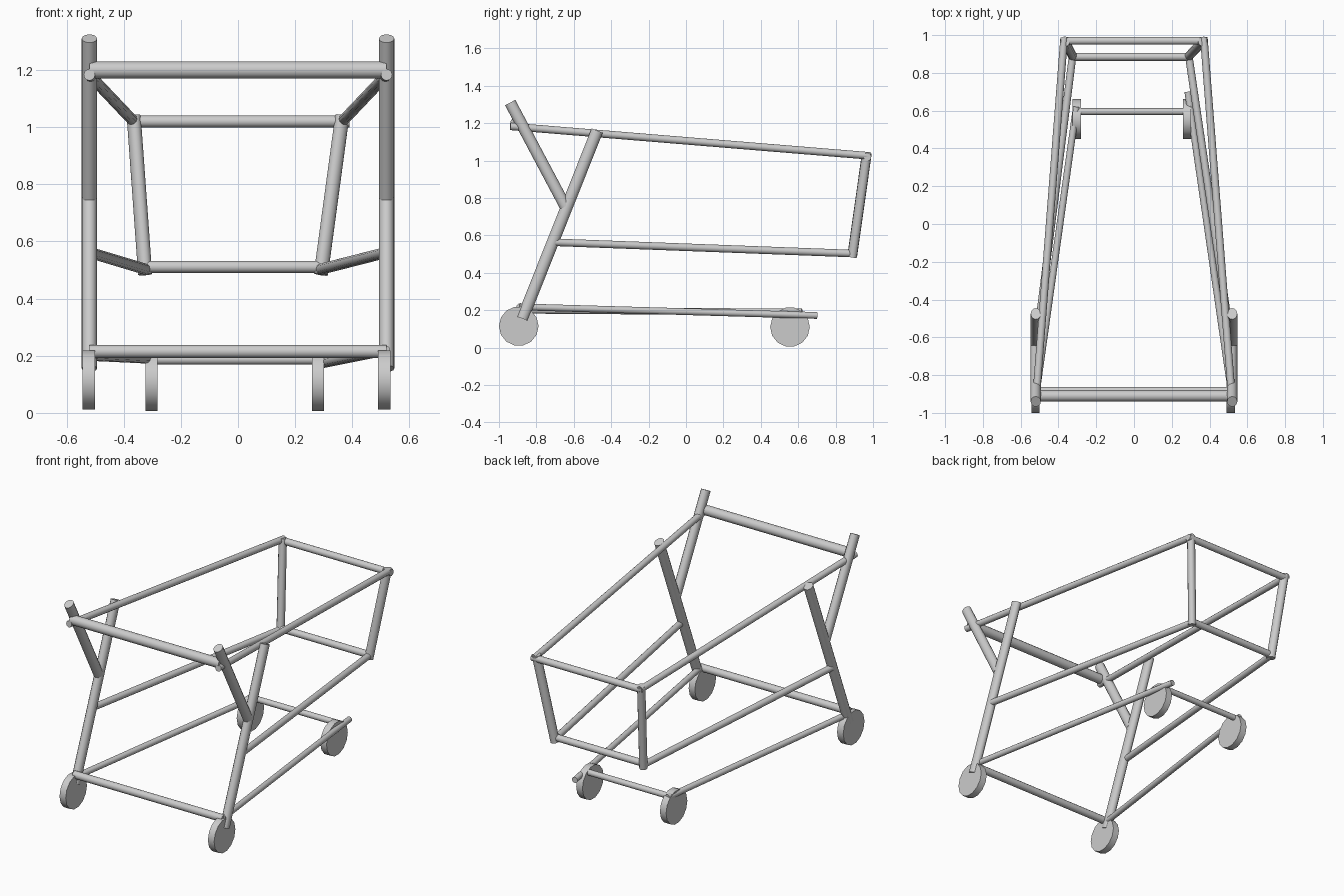
import bpy
from mathutils import Vector

if "Cube" in bpy.data.objects:
    bpy.data.objects.remove(bpy.data.objects["Cube"])


def smooth(obj):
    bpy.ops.object.shade_smooth_by_angle(angle=0.7)
    return obj


def tube(name, a, b, rx, ry=None):
    """Straight capped tube from a to b; rx is its horizontal half-width."""
    a, b = Vector(a), Vector(b)
    d = b - a
    bpy.ops.mesh.primitive_cylinder_add(vertices=12, radius=1, depth=d.length,
                                        location=(a + b) / 2)
    obj = bpy.context.object
    obj.name = name
    obj.rotation_euler = d.to_track_quat('Z', 'Y').to_euler()
    obj.scale = (rx, ry or rx, 1)
    bpy.ops.object.transform_apply(location=False, rotation=True, scale=True)
    return smooth(obj)


def wheel(name, loc, r=0.106, width=0.043):
    bpy.ops.mesh.primitive_cylinder_add(vertices=14, radius=r, depth=width,
                                        location=loc, rotation=(0, 1.5708, 0))
    obj = bpy.context.object
    obj.name = name
    return smooth(obj)


# Mirrored side parts; s is the side, the basket floor sits slightly off centre
for s, side in ((-1, "left"), (1, "right")):
    floor_x = -0.325 if s < 0 else 0.29
    # Upright and the handle support branching from it
    tube(f"upright_{side}", (s * 0.52, -0.875, 0.155), (s * 0.52, -0.475, 1.16), 0.027, 0.032)
    tube(f"handle_support_{side}", (s * 0.52, -0.645, 0.755), (s * 0.52, -0.94, 1.31), 0.027, 0.031)
    # Basket rails
    tube(f"basket_top_rail_{side}", (s * 0.52, -0.94, 1.183), (s * 0.37, 0.985, 1.025), 0.02)
    tube(f"basket_floor_rail_{side}", (s * 0.525, -0.70, 0.563), (floor_x, 0.89, 0.503), 0.02)
    tube(f"basket_end_post_{side}", (s * 0.365, 0.967, 1.04), (floor_x, 0.888, 0.485), 0.024, 0.027)

# Chassis rails: the right one runs past the wheel
tube("chassis_rail_left", (-0.515, -0.88, 0.20), (-0.305, 0.62, 0.19), 0.018)
tube("chassis_rail_right", (0.515, -0.89, 0.218), (0.285, 0.70, 0.172), 0.018)

# Cross bars
tube("handle_bar", (-0.52, -0.91, 1.20), (0.52, -0.91, 1.20), 0.03)
tube("basket_end_top_bar", (-0.37, 0.97, 1.02), (0.39, 0.97, 1.02), 0.021)
tube("basket_end_floor_bar", (-0.325, 0.885, 0.511), (0.30, 0.885, 0.511), 0.021)
tube("chassis_handle_side_bar", (-0.52, -0.885, 0.215), (0.52, -0.885, 0.215), 0.023)
tube("chassis_basket_side_bar", (-0.30, 0.595, 0.187), (0.285, 0.595, 0.187), 0.018)

# Wheels
wheel("handle_wheel_left", (-0.522, -0.894, 0.115))
wheel("handle_wheel_right", (0.512, -0.894, 0.115))
wheel("basket_wheel_left", (-0.303, 0.556, 0.110))
wheel("basket_wheel_right", (0.28, 0.556, 0.110))
